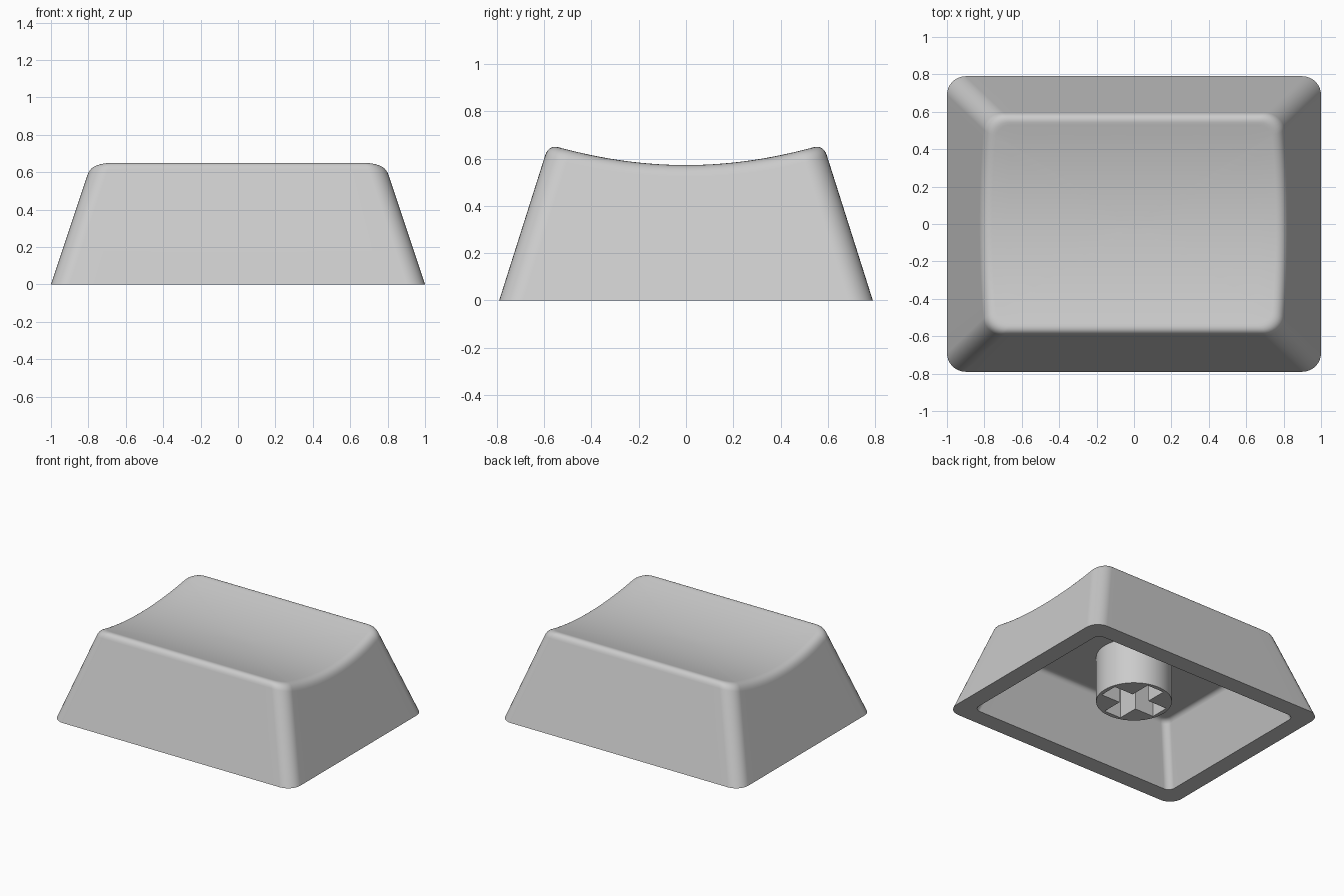
import bpy, bmesh, math

if "Cube" in bpy.data.objects:
    bpy.data.objects.remove(bpy.data.objects["Cube"])

grey = bpy.data.materials.new("light grey plastic")
grey.diffuse_color = (0.6, 0.6, 0.6, 1)
grey.use_nodes = True
grey.node_tree.nodes["Principled BSDF"].inputs["Base Color"].default_value = grey.diffuse_color
CEILING = 0.437


def outline(hx, hy, r, arc=8, side=14):
    """Rounded rectangle with evenly divided straight sides."""
    pts = []
    for i, (sx, sy) in enumerate([(1, 1), (-1, 1), (-1, -1), (1, -1)]):
        for k in range(arc + 1):
            a = math.pi / 2 * (i + k / arc)
            pts.append((sx * (hx - r) + r * math.cos(a), sy * (hy - r) + r * math.sin(a)))
    n, out = arc + 1, []
    for i in range(4):
        out += pts[i * n:(i + 1) * n]
        p, q = pts[(i + 1) * n - 1], pts[((i + 1) * n) % len(pts)]
        out += [(p[0] + (q[0] - p[0]) * t / side, p[1] + (q[1] - p[1]) * t / side) for t in range(1, side)]
    return out


def shell_rings(hx, hy, r, height, soft, steps=7, inner=9):
    """Tapered wall, rounded upper edge, then shrinking rings over the top."""
    def wall(i, z, inset=0):
        key = (round(z, 4), inset)
        if key not in cache:
            cache[key] = outline(hx - z / 3 - inset, hy - z * 0.317 - inset, max(r - inset * 0.6, 0.01))
        return (*cache[key][i], z)
    cache = {}
    base = outline(hx, hy, r)
    n = len(base)
    tops = [height(p[1]) for p in outline(hx - 0.2, hy - 0.2, r)]
    low = [wall(i, tops[i] - soft) for i in range(n)]
    mid = [wall(i, tops[i]) for i in range(n)]
    end = [wall(i, tops[i], soft) for i in range(n)]
    end = [(x, y, height(y)) for x, y, z in end]
    rings = [[(x, y, 0) for x, y in base]]
    for k in range(steps + 1):
        t = k / steps
        w = ((1 - t) ** 2, 2 * t * (1 - t), t * t)
        rings.append([tuple(w[0] * a + w[1] * b + w[2] * c for a, b, c in zip(*p))
                      for p in zip(low, mid, end)])
    for k in range(1, inner):
        s = 1 - k / inner
        rings.append([(x * s, y * s, height(y * s)) for x, y, z in end])
    return rings


def finish(ob, angle):
    bpy.ops.object.select_all(action='DESELECT')
    bpy.context.view_layer.objects.active = ob
    ob.select_set(True)
    if ob.type == 'CURVE':
        bpy.ops.object.convert(target='MESH')
        ob = bpy.context.object
    ob.data.materials.clear()
    ob.data.materials.append(grey)
    bpy.ops.object.shade_smooth_by_angle(angle=math.radians(angle))
    # keep the large faces evenly shaded
    ob.modifiers.new("even shading", 'WEIGHTED_NORMAL').keep_sharp = True


# Hollow cap: dished outer skin joined to a flat-ceilinged cavity
outer = shell_rings(1.0, 0.79, 0.1, lambda y: 0.572 + 0.26 * y * y, 0.05)
cavity = shell_rings(0.869, 0.659, 0.05, lambda y: CEILING, 0.03, 4, 2)
bm = bmesh.new()
loops = [[bm.verts.new(p) for p in ring] for ring in cavity[::-1] + outer]
for a, b in zip(loops, loops[1:]):
    for i in range(len(a)):
        j = (i + 1) % len(a)
        bm.faces.new((a[i], a[j], b[j], b[i]))
for ring, apex in ((loops[0], CEILING), (loops[-1], 0.572)):
    tip = bm.verts.new((0, 0, apex))
    for i in range(len(ring)):
        bm.faces.new((ring[i], ring[(i + 1) % len(ring)], tip))
bmesh.ops.recalc_face_normals(bm, faces=bm.faces)
me = bpy.data.meshes.new("cap_shell")
bm.to_mesh(me)
bm.free()
cap = bpy.data.objects.new("cap_shell", me)
bpy.context.collection.objects.link(cap)
finish(cap, 35)

# Mounting stem: round post with a cross-shaped socket
R, L, w, bottom, top = 0.258, 0.228, 0.07, 0.09, CEILING + 0.002
circle = [(R * math.cos(math.tau * i / 64), R * math.sin(math.tau * i / 64)) for i in range(64)]
cross = []
for q in range(4):
    c, s = [(1, 0), (0, 1), (-1, 0), (0, -1)][q]
    cross += [(x * c - y * s, x * s + y * c) for x, y in ((L, -w), (L, w), (w, w))]
cu = bpy.data.curves.new("mounting_stem", 'CURVE')
cu.dimensions = '2D'
cu.fill_mode = 'BOTH'
cu.extrude = (top - bottom) / 2
for pts in (circle, cross):
    sp = cu.splines.new('POLY')
    sp.points.add(len(pts) - 1)
    for p, (x, y) in zip(sp.points, pts):
        p.co = (x, y, 0, 1)
    sp.use_cyclic_u = True
stem = bpy.data.objects.new("mounting_stem", cu)
stem.location.z = (top + bottom) / 2
bpy.context.collection.objects.link(stem)
finish(stem, 30)
